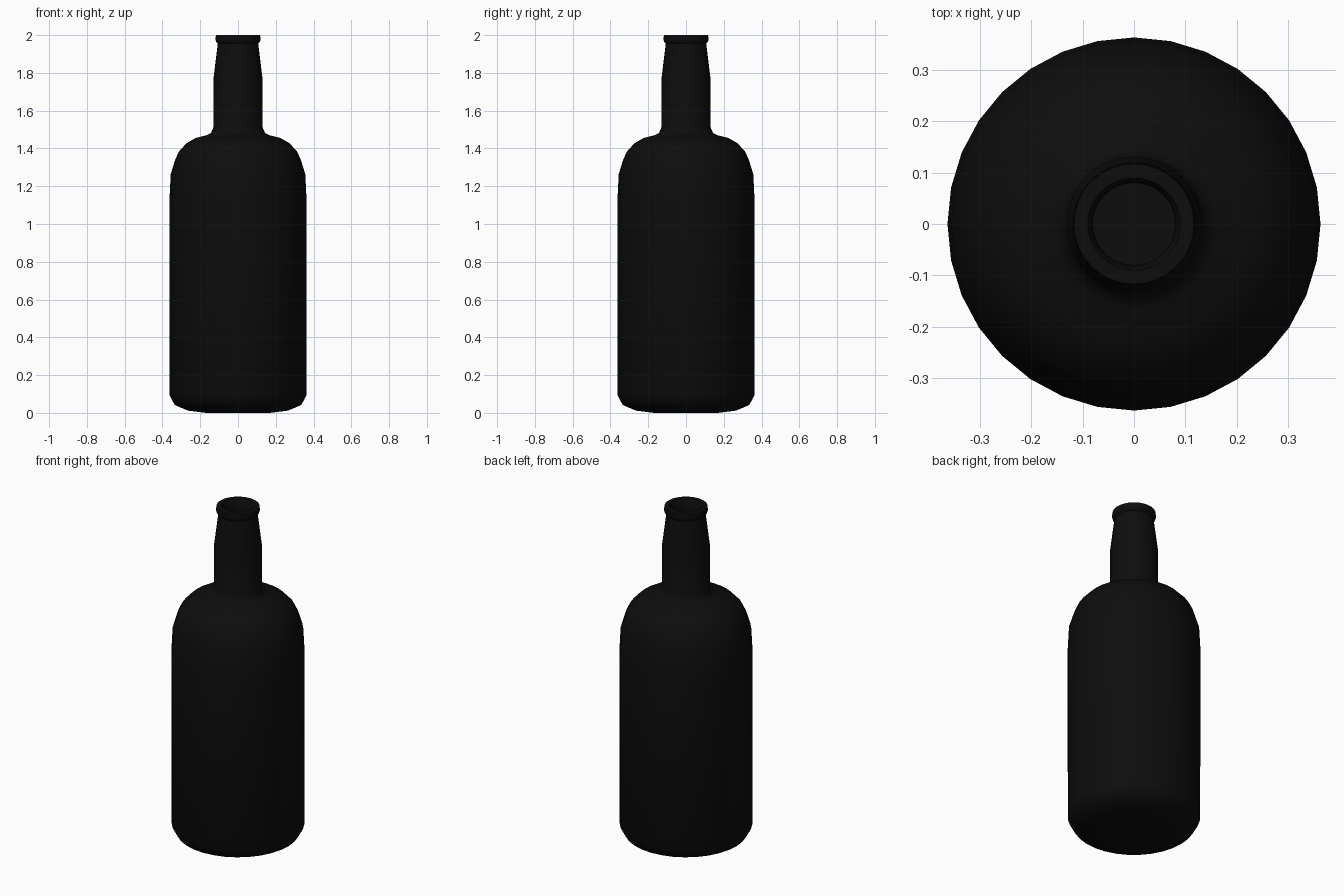
import bpy, bmesh, math

if "Cube" in bpy.data.objects:
    bpy.data.objects.remove(bpy.data.objects["Cube"])

SIDES = 32

glass = bpy.data.materials.new("black glass")
glass.diffuse_color = (0.004, 0.004, 0.004, 1)
glass.use_nodes = True
glass.node_tree.nodes["Principled BSDF"].inputs["Base Color"].default_value = glass.diffuse_color


def lathe(name, profile, mat):
    """Spin a (radius, height) profile around z; radius 0 makes a pole."""
    bm = bmesh.new()
    verts = [bm.verts.new((r, 0, z)) for r, z in profile]
    edges = [bm.edges.new(pair) for pair in zip(verts, verts[1:])]
    bmesh.ops.spin(bm, geom=verts + edges, axis=(0, 0, 1), cent=(0, 0, 0),
                   angle=math.tau, steps=SIDES, use_duplicate=False)
    bmesh.ops.remove_doubles(bm, verts=bm.verts, dist=0.0005)
    bmesh.ops.recalc_face_normals(bm, faces=bm.faces)
    mesh = bpy.data.meshes.new(name)
    bm.to_mesh(mesh)
    bm.free()
    mesh.materials.append(mat)
    obj = bpy.data.objects.new(name, mesh)
    bpy.context.collection.objects.link(obj)
    bpy.context.view_layer.objects.active = obj
    obj.select_set(True)
    bpy.ops.object.shade_smooth_by_angle(angle=math.radians(40))
    obj.select_set(False)
    return obj


# Outside: base, body, shoulder, neck
outer = [(0, 0), (0.17, 0.0), (0.265, 0.012), (0.335, 0.042), (0.362, 0.092),
         (0.363, 1.13), (0.356, 1.265), (0.332, 1.342), (0.312, 1.385),
         (0.272, 1.428), (0.225, 1.455), (0.165, 1.47), (0.143, 1.482),
         (0.131, 1.51), (0.131, 1.76), (0.107, 1.955)]
# Rolled lip around the mouth
lip = [(0.116, 1.965), (0.12, 1.977), (0.117, 2.0), (0.09, 2.0), (0.082, 1.985)]
# Inside wall, from the mouth down to the inner floor
inner = [(0.08, 1.95), (0.1, 1.76), (0.1, 1.49), (0.2, 1.43), (0.29, 1.37),
         (0.33, 1.25), (0.335, 0.12), (0.27, 0.05), (0, 0.04)]

lathe("bottle", outer + lip + inner, glass)
